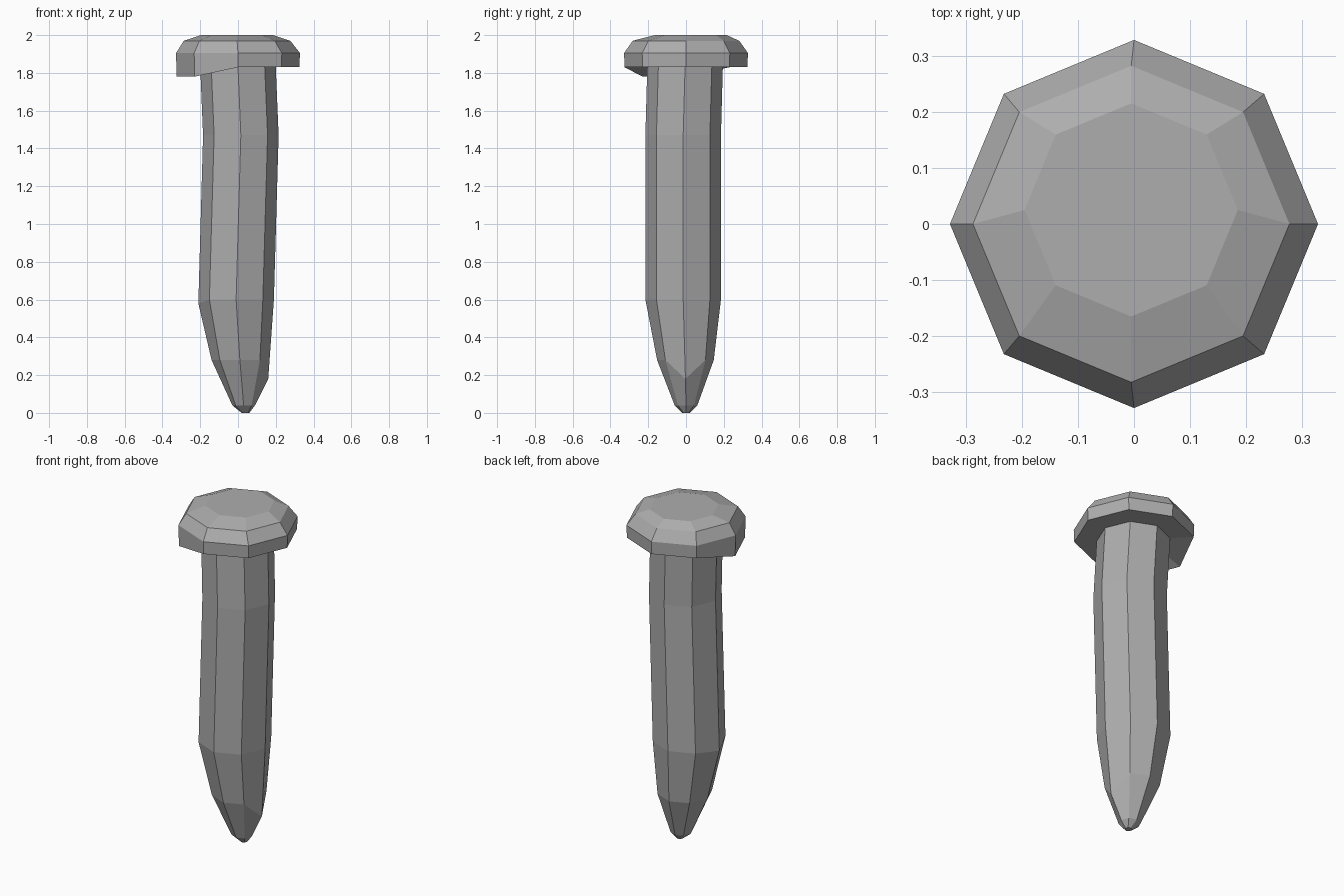
import bpy, bmesh, math

cube = bpy.data.objects.get("Cube")
if cube:
    bpy.data.objects.remove(cube)

SIDES = 8

steel = bpy.data.materials.new("plain grey steel")
steel.use_nodes = True
grey = (0.42, 0.42, 0.42, 1)
steel.diffuse_color = grey
steel.node_tree.nodes["Principled BSDF"].inputs["Base Color"].default_value = grey


def loft(name, rings, cap_start=True, cap_end=True):
    """Skin octagonal rings (x, y, z, radius, {corner: z}) with flat faces."""
    bm = bmesh.new()
    loops = []
    for cx, cy, z, r, moved in rings:
        loop = []
        for i in range(SIDES):
            a = math.tau * i / SIDES
            loop.append(bm.verts.new((cx + r * math.cos(a), cy + r * math.sin(a),
                                      moved.get(i, z))))
        loops.append(loop)
    for low, high in zip(loops, loops[1:]):
        for i in range(SIDES):
            j = (i + 1) % SIDES
            bm.faces.new((low[i], low[j], high[j], high[i]))
    if cap_start:
        bm.faces.new(loops[0][::-1])
    if cap_end:
        bm.faces.new(loops[-1])
    mesh = bpy.data.meshes.new(name)
    bm.to_mesh(mesh)
    bm.free()
    mesh.materials.append(steel)
    obj = bpy.data.objects.new(name, mesh)
    bpy.context.collection.objects.link(obj)
    return obj


# Slightly bent shank, from blunt tip up to the head
loft("shank", [
    (0.04, 0.0, 0.0, 0.02, {}),
    (0.03, 0.0, 0.04, 0.06, {}),
    (0.01, -0.003, 0.28, 0.15, {0: 0.18}),
    (-0.01, -0.015, 0.6, 0.2, {4: 0.58}),
    (0.015, -0.015, 1.47, 0.2, {}),
    (0.0, -0.005, 1.83, 0.2, {}),
], cap_end=False)

# Bevelled head with one bent-down corner on its underside
loft("head", [
    (0.0, -0.005, 1.83, 0.2, {}),
    (0.0, 0.0, 1.83, 0.325, {4: 1.78, 5: 1.78}),
    (0.0, 0.0, 1.905, 0.328, {}),
    (-0.005, 0.0, 1.97, 0.282, {}),
    (-0.005, 0.025, 2.0, 0.19, {}),
], cap_start=False)
